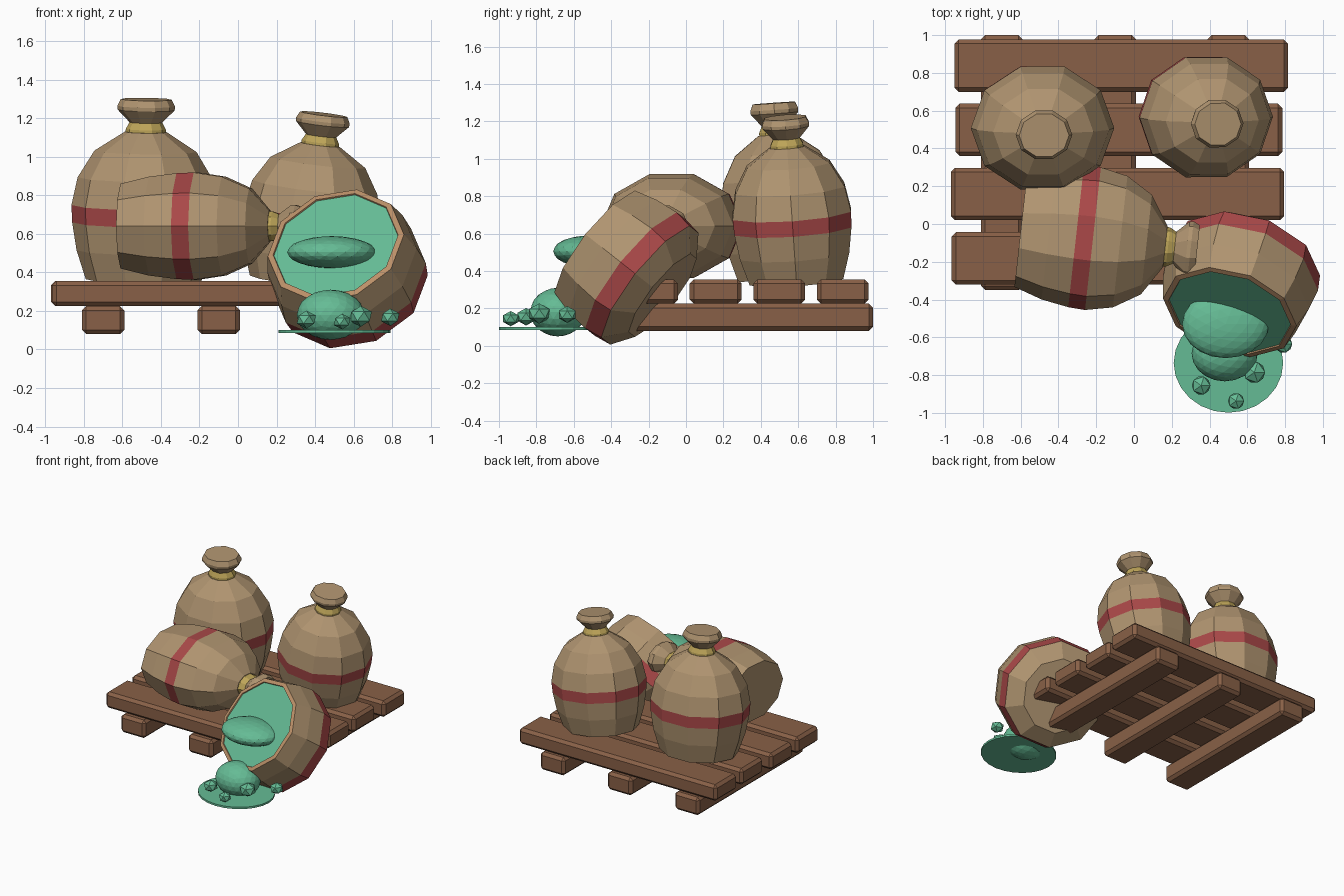
import bpy, bmesh, math
from mathutils import Vector, Matrix

cube = bpy.data.objects.get("Cube")
if cube:
    bpy.data.objects.remove(cube, do_unlink=True)


def material(name, rgb):
    m = bpy.data.materials.new(name)
    m.use_nodes = True
    m.diffuse_color = (*rgb, 1)
    bsdf = next(n for n in m.node_tree.nodes if n.type == 'BSDF_PRINCIPLED')
    bsdf.inputs["Base Color"].default_value = (*rgb, 1)
    return m


WOOD = material("brown wood", (0.25, 0.118, 0.063))
BURLAP = material("tan burlap", (0.43, 0.295, 0.162))
RED = material("red band", (0.40, 0.065, 0.065))
GOLD = material("gold tie", (0.52, 0.38, 0.10))
GREEN = material("green goods", (0.13, 0.50, 0.30))
RIM = material("warm rim", (0.50, 0.28, 0.14))


def finish(bm, name, mats, matrix=None):
    bmesh.ops.recalc_face_normals(bm, faces=bm.faces)
    me = bpy.data.meshes.new(name)
    bm.to_mesh(me)
    bm.free()
    for m in mats:
        me.materials.append(m)
    ob = bpy.data.objects.new(name, me)
    if matrix:
        ob.matrix_world = matrix
    bpy.context.collection.objects.link(ob)
    return ob


def box(name, lo, hi, bevel=0.022):
    lo, hi = Vector(lo), Vector(hi)
    bm = bmesh.new()
    bmesh.ops.create_cube(bm, size=1)
    size = hi - lo
    for v in bm.verts:
        v.co = (lo + hi) / 2 + Vector(a * b for a, b in zip(v.co, size))
    bmesh.ops.bevel(bm, geom=bm.edges[:], offset=bevel, segments=1, affect='EDGES')
    return finish(bm, name, [WOOD])


def lathe(name, profile, mats, frame, sides=10, band=None, caps=(True, True)):
    """Turn (height, radius) points; the segment numbered band gets mats[1]."""
    bm = bmesh.new()
    rings = []
    for t, r in profile:
        rings.append([bm.verts.new((r * math.cos(a), r * math.sin(a), t))
                      for a in (math.tau * i / sides for i in range(sides))])
    for k, (low, up) in enumerate(zip(rings, rings[1:])):
        for i in range(sides):
            j = (i + 1) % sides
            f = bm.faces.new((low[i], low[j], up[j], up[i]))
            f.material_index = 1 if k == band else 0
    for ring, wanted in ((rings[0], caps[0]), (rings[-1], caps[1])):
        if wanted:
            bm.faces.new(ring)
    return finish(bm, name, mats, frame)


def frame(base, axis, wide, scale=1, squash=1):
    """Place local z along axis, with the wide side along the given hint."""
    z = Vector(axis).normalized()
    x = Vector(wide)
    x = (x - z * x.dot(z)).normalized()
    rot = Matrix((x, z.cross(x), z)).transposed().to_4x4()
    return Matrix.Translation(base) @ rot @ Matrix.Diagonal((scale, scale * squash, scale, 1))


def blob(name, centre, radii, detail=3):
    bm = bmesh.new()
    bmesh.ops.create_icosphere(bm, subdivisions=detail, radius=1)
    m = Matrix.Translation(centre) @ Matrix.Diagonal((*radii, 1))
    return finish(bm, name, [GREEN], m)


# Pallet: three runners under four planks
for i, x in enumerate((-0.7, -0.1, 0.5)):
    box(f"pallet_runner_{i + 1}", (x - 0.11, -0.35, 0.08), (x + 0.11, 1.0, 0.225))
for i, (left, right) in enumerate(((-0.965, 0.8), (-0.97, 0.795), (-0.945, 0.785), (-0.95, 0.815))):
    y = -0.32 + 0.34 * i
    box(f"pallet_plank_{i + 1}", (left, y, 0.225), (right, y + 0.277, 0.355))

# Tied sacks: body with band, tie and flared neck
BODY = [(0, 0.30), (0.15, 0.35), (0.295, 0.375), (0.385, 0.38),
        (0.53, 0.35), (0.67, 0.265), (0.77, 0.11)]
TIE = [(0.765, 0.105), (0.785, 0.104), (0.82, 0.085)]
NECK = [(0.81, 0.075), (0.885, 0.148), (0.905, 0.15), (0.94, 0.132)]


def tied_sack(name, where):
    lathe(name + "_body", BODY, [BURLAP, RED], where, band=2)
    lathe(name + "_tie", TIE, [GOLD], where)
    lathe(name + "_neck", NECK, [BURLAP], where)


tied_sack("back_right_sack", frame((-0.49, 0.535, 0.36), (0.015, -0.07, 1), (1, 0, 0), 1, 0.9))
tied_sack("back_left_sack", frame((0.34, 0.59, 0.35), (0.12, -0.07, 1), (1, 0, 0), 0.935, 0.94))
tied_sack("lying_sack", frame((-0.6, -0.035, 0.64), (0.99, -0.11, 0), (0, 1, 0), 1, 0.77))

# Open sack tipped off the front corner
opened = frame((0.62, -0.125, 0.27), (-0.25, -0.76, 0.60), (1, 0, 0))
lathe("open_sack_body", [(0, 0.28), (0.09, 0.40), (0.19, 0.415), (0.32, 0.40), (0.45, 0.365)],
      [BURLAP, RED], opened, band=1, caps=(True, False))
lathe("open_sack_rim", [(0.45, 0.365), (0.455, 0.335), (0.44, 0.33)], [RIM], opened, caps=(False, False))
lathe("open_sack_contents", [(0.43, 0.325), (0.447, 0.333)], [GREEN], opened)

# Spilled goods: lump in the mouth, heap, puddle and loose nuggets
blob("mouth_lump", (0.485, -0.53, 0.505), (0.23, 0.18, 0.083))
blob("spilled_heap", (0.48, -0.685, 0.18), (0.175, 0.148, 0.13))
lathe("puddle", [(0.085, 0.29), (0.1, 0.29)], [GREEN],
      frame((0.5, -0.735, 0), (0, 0, 1), (1, 0, 0), 1, 0.91), sides=24)
for i, (x, y, z, r) in enumerate(((0.355, -0.855, 0.155, 0.055), (0.54, -0.937, 0.145, 0.048),
                                  (0.637, -0.785, 0.172, 0.064), (0.79, -0.635, 0.167, 0.053))):
    blob(f"loose_nugget_{i + 1}", (x, y, z), (r, r, r * 0.85), 1)
